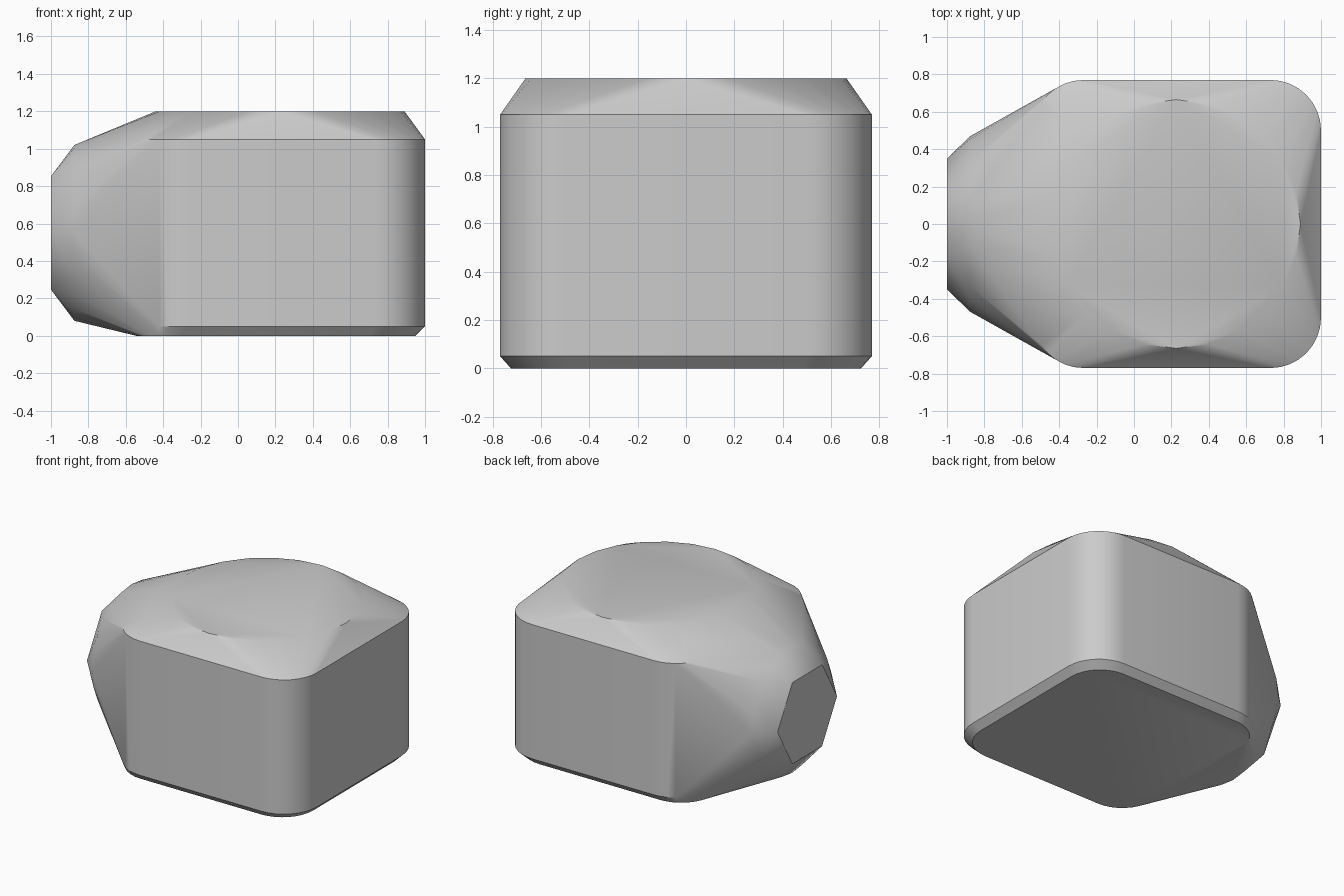
import bpy, bmesh
from math import sin, cos, pi, radians

cube = bpy.data.objects.get("Cube")
if cube:
    bpy.data.objects.remove(cube, do_unlink=True)


def rounded_rectangle(x0, x1, half_y, radius, z, steps=8):
    """Horizontal outline with rounded corners."""
    corners = [(x1, half_y), (x0, half_y), (x0, -half_y), (x1, -half_y)]
    points = []
    for quarter, (x, y) in enumerate(corners):
        cx = x - radius if x == x1 else x + radius
        cy = y - radius if y > 0 else y + radius
        for i in range(steps + 1):
            a = (quarter + i / steps) * pi / 2
            points.append((cx + radius * cos(a), cy + radius * sin(a), z))
    return points


def ring(count, radius):
    """Points of a regular polygon in its own plane."""
    angles = [2 * pi * i / count for i in range(count)]
    return [(radius * cos(a), radius * sin(a)) for a in angles]


# Body: rounded square block with a chamfered foot
points = rounded_rectangle(-0.545, 0.95, 0.725, 0.25, 0)
points += rounded_rectangle(-0.54, 1, 0.77, 0.27, 0.05)
points += rounded_rectangle(-0.54, 1, 0.77, 0.27, 1.05)

# Crown: round flat top
points += [(0.225 + u, v, 1.2) for u, v in ring(24, 0.665)]

# Nose: round collar ending in a flat hexagon
points += [(-0.875, u, 0.55 + v) for u, v in ring(24, 0.47)]
points += [(-1, u, 0.55 + v) for u, v in ring(6, 0.35)]

# Wrap all the outlines in one convex skin
bm = bmesh.new()
for p in points:
    bm.verts.new(p)
hull = bmesh.ops.convex_hull(bm, input=bm.verts[:])
loose = [v for v in bm.verts if not v.link_faces]
bmesh.ops.delete(bm, geom=loose, context='VERTS')
bmesh.ops.dissolve_limit(bm, angle_limit=radians(0.5),
                         verts=bm.verts[:], edges=bm.edges[:])
bmesh.ops.recalc_face_normals(bm, faces=bm.faces[:])
mesh = bpy.data.meshes.new("faceted_body")
bm.to_mesh(mesh)
bm.free()

# Plain grey finish
grey = bpy.data.materials.new("light_grey")
grey.use_nodes = True
colour = (0.6, 0.6, 0.6, 1)
grey.diffuse_color = colour
grey.node_tree.nodes["Principled BSDF"].inputs["Base Color"].default_value = colour
mesh.materials.append(grey)

body = bpy.data.objects.new("faceted_body", mesh)
bpy.context.collection.objects.link(body)
bpy.ops.object.select_all(action='DESELECT')
body.select_set(True)
bpy.context.view_layer.objects.active = body
bpy.ops.object.shade_smooth_by_angle(angle=radians(30))
